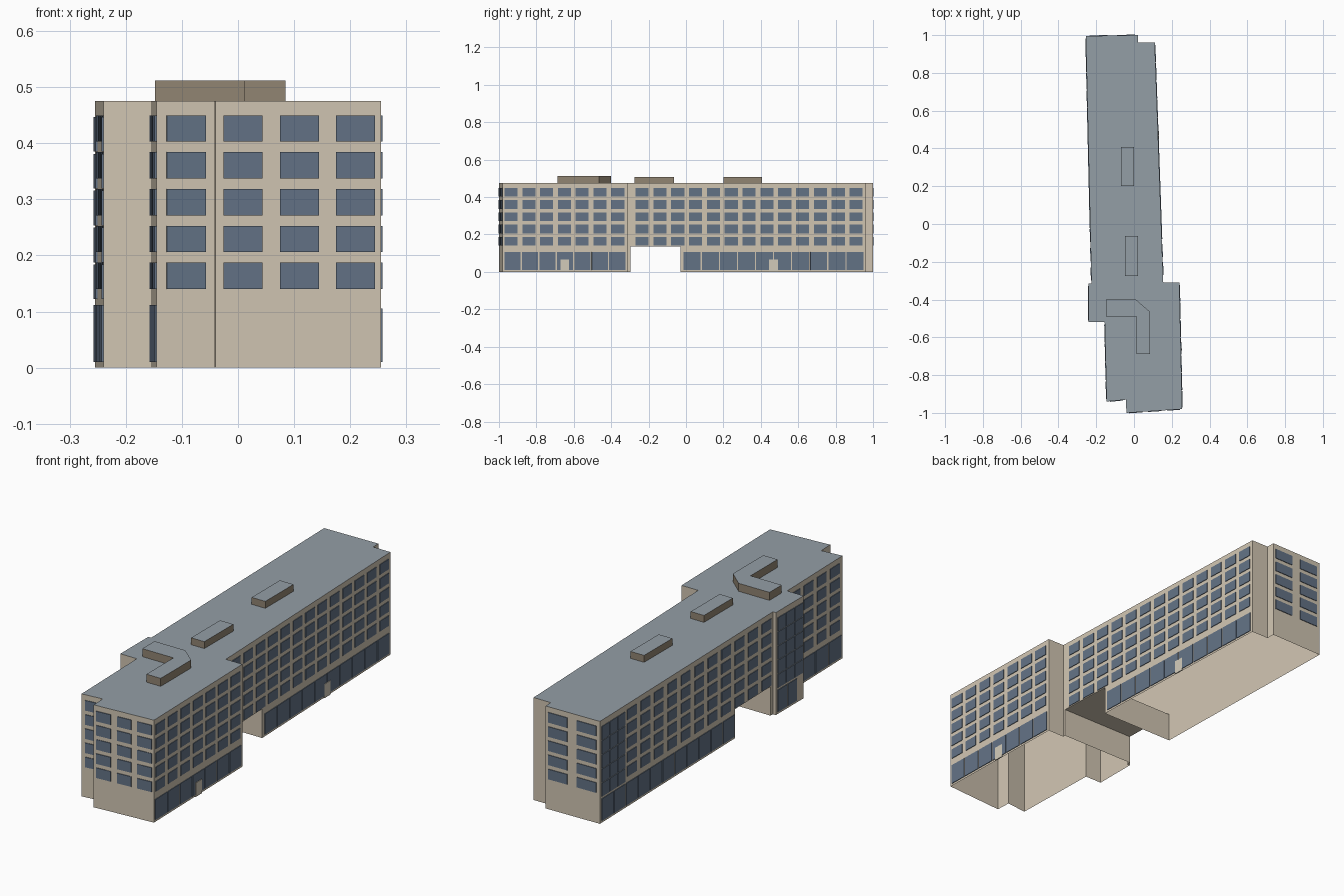
import bpy, bmesh
from mathutils import Vector

cube = bpy.data.objects.get("Cube")
if cube:
    bpy.data.objects.remove(cube)


def material(name, srgb):
    rgba = [((c + 0.055) / 1.055) ** 2.4 for c in srgb] + [1]
    m = bpy.data.materials.new(name)
    m.use_nodes = True
    m.diffuse_color = rgba
    m.node_tree.nodes["Principled BSDF"].inputs["Base Color"].default_value = rgba
    return m


WALL = material("wall beige", (0.82, 0.775, 0.70))
ROOF = material("roof grey", (0.58, 0.62, 0.65))
GLASS = material("window blue", (0.39, 0.45, 0.525))
BOX = material("roof box brown", (0.57, 0.52, 0.45))
DOOR = material("door cream", (0.83, 0.80, 0.73))


def finish(name, bm, mats):
    mesh = bpy.data.meshes.new(name)
    bm.to_mesh(mesh)
    bm.free()
    for m in mats:
        mesh.materials.append(m)
    ob = bpy.data.objects.new(name, mesh)
    bpy.context.scene.collection.objects.link(ob)
    return ob


def prism(name, outline, z0, z1, mats):
    """Extruded outline; upward faces take the second material."""
    bm = bmesh.new()
    base = bm.faces.new([bm.verts.new((x, y, z0)) for x, y in outline])
    top = bmesh.ops.extrude_face_region(bm, geom=[base], use_keep_orig=True)["geom"]
    bmesh.ops.translate(bm, vec=(0, 0, z1 - z0),
                        verts=[v for v in top if isinstance(v, bmesh.types.BMVert)])
    bmesh.ops.recalc_face_normals(bm, faces=bm.faces)
    for f in bm.faces:
        f.material_index = int(len(mats) > 1 and f.normal.z > 0.5)
    return finish(name, bm, mats)


def rect(x0, x1, y0, y1):
    return [(x0, y0), (x1, y0), (x1, y1), (x0, y1)]


# Footprint, counter-clockwise from the front
HEIGHT = 0.475
PLAN = [(-0.04, -1.0), (0.255, -0.98), (0.24, -0.31), (0.155, -0.31),
        (0.11, 0.96), (0.022, 0.96), (0.02, 1.0), (-0.255, 0.995),
        (-0.225, -0.315), (-0.24, -0.315), (-0.24, -0.52), (-0.155, -0.52),
        (-0.145, -0.94), (-0.043, -0.93)]
FRONT, EAST_SOUTH, EAST_NORTH, BACK, WEST_NORTH, WEST_BAY, WEST_SOUTH, FRONT_STEP = (
    0, 1, 3, 6, 7, 9, 11, 12)

# Building shell with a drive-through passage, open underneath
building = prism("building_shell", PLAN, 0, HEIGHT, [WALL, ROOF])
cutter = prism("passage_cutter", rect(-0.5, 0.5, -0.298, -0.03), -0.1, 0.135, [WALL])
cutter.hide_render = True
cut = building.modifiers.new("passage", "BOOLEAN")
cut.operation, cut.object, cut.solver = "DIFFERENCE", cutter, "EXACT"
shell = bpy.data.meshes.new_from_object(
    building.evaluated_get(bpy.context.evaluated_depsgraph_get()))
building.modifiers.clear()
building.data = shell
bpy.data.objects.remove(cutter)
bm = bmesh.new()
bm.from_mesh(shell)
bmesh.ops.delete(bm, context="FACES",
                 geom=[f for f in bm.faces if f.calc_center_median().z < 0.001])
for f in bm.faces:
    f.material_index = int(f.normal.z > 0.5 and f.calc_center_median().z > 0.4)
bm.to_mesh(shell)
bm.free()


def plates(name, wall, rects, mat, depth=0.003):
    """Thin plates on one wall; each is (start, end, bottom, top) along it."""
    a = Vector((*PLAN[wall], 0))
    along = (Vector((*PLAN[(wall + 1) % len(PLAN)], 0)) - a).normalized()
    out = Vector((along.y, -along.x, 0))
    bm = bmesh.new()
    for u0, u1, z0, z1 in rects:
        back, front = [
            [bm.verts.new(a + along * u + out * d + Vector((0, 0, z)))
             for u, z in ((u0, z0), (u1, z0), (u1, z1), (u0, z1))]
            for d in (0, depth)]
        bm.faces.new(front)
        for i in range(4):
            j = (i + 1) % 4
            bm.faces.new((back[i], back[j], front[j], front[i]))
    finish(name, bm, [mat])


FLOORS = [0.14 + 0.0657 * i for i in range(5)]


def windows(name, wall, centres, width):
    plates(name, wall, [(c - width / 2, c + width / 2, z, z + 0.047)
                        for c in centres for z in FLOORS], GLASS)


def spread(first, last, count):
    return [first + (last - first) * i / (count - 1) for i in range(count)]


def shopfront(name, wall, start, end, count, top=0.105):
    """Row of ground-floor panes with slim gaps."""
    step = (end - start) / count
    plates(name, wall, [(start + i * step + 0.003, start + (i + 1) * step - 0.003, 0.01, top)
                        for i in range(count)], GLASS)


# Upper windows
windows("front_windows", FRONT, (0.049, 0.15, 0.25), 0.07)
windows("front_step_windows", FRONT_STEP, (0.053,), 0.07)
windows("back_windows", BACK, (0.062, 0.208), 0.097)
windows("east_south_windows", EAST_SOUTH, spread(0.045, 0.615, 7), 0.07)
windows("east_north_windows", EAST_NORTH, spread(0.075, 1.22, 13), 0.07)
windows("west_north_windows", WEST_NORTH, spread(0.24, 1.26, 11), 0.07)
windows("west_south_windows", WEST_SOUTH, spread(0.06, 0.36, 4), 0.07)

# Ground-floor glazing
shopfront("east_south_shopfront", EAST_SOUTH, 0.006, 0.66, 7)
shopfront("east_north_shopfront", EAST_NORTH, 0.295, 1.262, 10)
shopfront("west_north_shopfront", WEST_NORTH, 0.01, 1.02, 11, 0.112)
shopfront("west_south_shopfront", WEST_SOUTH, 0.01, 0.41, 4, 0.112)
shopfront("west_bay_shopfront", WEST_BAY, 0.01, 0.155, 2, 0.112)


# Glazed stair bays on the west side
def curtain(name, wall, start, end, count):
    step = (end - start) / count
    plates(name, wall, [(start + i * step + 0.002, start + (i + 1) * step - 0.002,
                         z - 0.018, z + 0.044)
                        for i in range(count) for z in FLOORS], GLASS)


curtain("west_corner_curtain_wall", WEST_NORTH, 0.01, 0.19, 3)
curtain("west_bay_curtain_wall", WEST_BAY, 0.01, 0.198, 3)

# Entrance doors
plates("east_south_door", EAST_SOUTH, [(0.31, 0.355, 0, 0.065)], DOOR, 0.005)
plates("east_north_door", EAST_NORTH, [(0.755, 0.802, 0, 0.065)], DOOR, 0.005)

# Roof plant boxes
prism("north_roof_box", rect(-0.07, 0, 0.2, 0.407), HEIGHT, 0.507, [BOX, ROOF])
prism("middle_roof_box", rect(-0.048, 0.02, -0.275, -0.063), HEIGHT, 0.507, [BOX, ROOF])
prism("angled_roof_box", [(-0.148, -0.4), (-0.148, -0.49), (0.012, -0.49), (0.012, -0.688),
                          (0.085, -0.688), (0.085, -0.465), (0.01, -0.4)],
      HEIGHT, 0.512, [BOX, ROOF])
